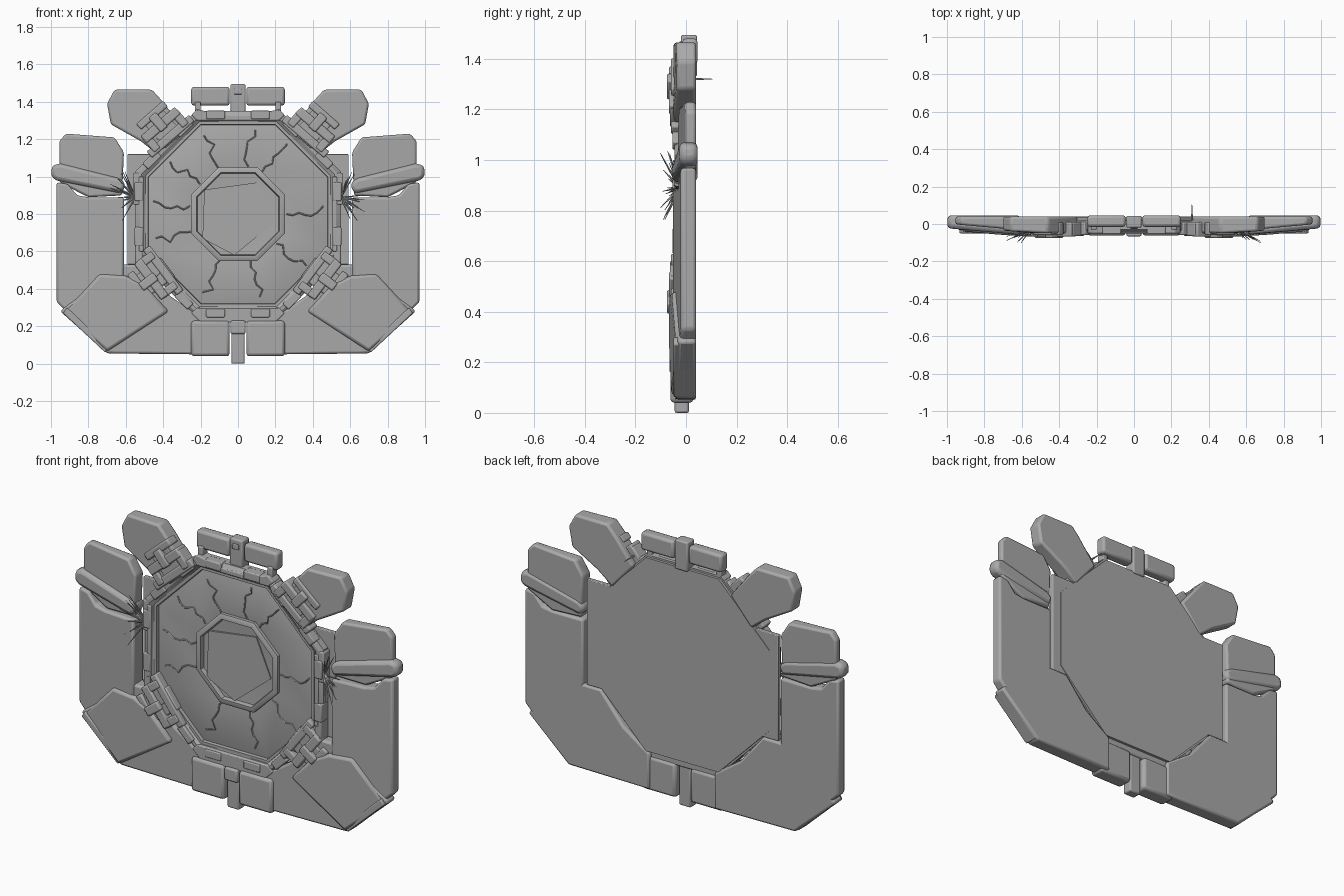
import bpy, bmesh, math, random
from mathutils import Vector, Matrix

random.seed(4)
if "Cube" in bpy.data.objects:
    bpy.data.objects.remove(bpy.data.objects["Cube"])

grey = bpy.data.materials.new("plain_grey")
grey.use_nodes = True
COLOR = (0.4, 0.4, 0.4, 1)
grey.diffuse_color = COLOR
grey.node_tree.nodes["Principled BSDF"].inputs["Base Color"].default_value = COLOR
CZ = 0.8      # height of the disc centre
BACK = 0.04   # rear plane


def finish(name, bm, bevel=0.0):
    bmesh.ops.recalc_face_normals(bm, faces=bm.faces)
    me = bpy.data.meshes.new(name)
    bm.to_mesh(me)
    bm.free()
    ob = bpy.data.objects.new(name, me)
    bpy.context.collection.objects.link(ob)
    me.materials.append(grey)
    if bevel:
        mod = ob.modifiers.new("soft_edge", 'BEVEL')
        mod.width, mod.segments = bevel, 2
        mod.limit_method = 'ANGLE'
    bpy.ops.object.select_all(action='DESELECT')
    ob.select_set(True)
    bpy.context.view_layer.objects.active = ob
    bpy.ops.object.shade_smooth_by_angle(angle=math.radians(35))
    return ob


def plate(name, pts, front, back=BACK, bevel=0.012):
    """Extruded outline in x, z; front and back may be functions of x, z."""
    def depth(d, p):
        return d(*p) if callable(d) else d
    bm = bmesh.new()
    f = [bm.verts.new((p[0], depth(front, p), p[1])) for p in pts]
    b = [bm.verts.new((p[0], depth(back, p), p[1])) for p in pts]
    bm.faces.new(f)
    bm.faces.new(b[::-1])
    for i in range(len(pts)):
        j = (i + 1) % len(pts)
        bm.faces.new((f[i], b[i], b[j], f[j]))
    return finish(name, bm, bevel)


def pair(name, pts, front, back=BACK, bevel=0.012):
    for side, s in (("left", 1), ("right", -1)):
        fr = (lambda x, z: front(abs(x), z)) if callable(front) else front
        plate(f"{side}_{name}", [(s * x, z) for x, z in pts], fr, back, bevel)


def rect(x0, x1, z0, z1):
    return [(x0, z0), (x1, z0), (x1, z1), (x0, z1)]


def octagon(name, profile, closed=True, bevel=0.0):
    """Eight-sided lathe about the y axis; profile holds (apothem, y)."""
    bm = bmesh.new()
    loops = []
    for k in range(8):
        a = math.pi / 8 + k * math.pi / 4
        loops.append([bm.verts.new((r * math.cos(a) / math.cos(math.pi / 8), y,
                      CZ + r * math.sin(a) / math.cos(math.pi / 8))) for r, y in profile])
    n = len(profile)
    for k in range(8):
        p, q = loops[k], loops[(k + 1) % 8]
        for i in range(n if closed else n - 1):
            j = (i + 1) % n
            bm.faces.new((p[i], p[j], q[j], q[i]))
    if not closed:
        bm.faces.new([l[0] for l in loops])
        bm.faces.new([l[-1] for l in loops])
    return finish(name, bm, bevel)


def radial_box(name, angle, r, t, dr, dt, front, back, bevel=0.008):
    """Box at radius r and tangential offset t, turned to face the centre."""
    u = Vector((math.cos(angle), math.sin(angle)))
    v = Vector((-u.y, u.x))
    c = Vector((0, CZ)) + u * r + v * t
    pts = [c + u * a * dr / 2 + v * b * dt / 2 for a, b in ((-1, -1), (1, -1), (1, 1), (-1, 1))]
    plate(name, [tuple(p) for p in pts], front, back, bevel)


# Central disc: backing, sloped dish, rim frame and hub
octagon("disc_dish", [(0.54, 0.035), (0.54, 0.0), (0.5, -0.02), (0.25, 0.01)], closed=False)
octagon("rim_frame", [(0.55, 0.02), (0.55, -0.03), (0.53, -0.045), (0.515, -0.045), (0.49, -0.025), (0.49, 0.02)])
octagon("rim_lip", [(0.495, 0.0), (0.495, -0.035), (0.48, -0.035), (0.475, 0.0)])
octagon("hub_ring", [(0.25, 0.02), (0.25, -0.008), (0.24, -0.014), (0.222, -0.014), (0.215, 0.02)])
plate("hub_slab", [(-0.18, 0.93), (0.11, 0.97), (0.2, 0.76), (-0.02, 0.58), (-0.19, 0.67)],
      lambda x, z: 0.0 + 0.02 * x, 0.02, 0)

# Cracks running outwards over the dish
for deg in (2, 58, 80, 112, 142, 172, 200, 248, 286, 322):
    curve = bpy.data.curves.new("dish_crack", 'CURVE')
    curve.dimensions, curve.bevel_depth, curve.bevel_resolution = '3D', 0.004, 0
    line = curve.splines.new('POLY')
    line.points.add(6)
    for i, p in enumerate(line.points):
        r = 0.26 + 0.033 * i
        a = math.radians(deg) + random.uniform(-0.07, 0.07)
        p.co = (r * math.cos(a), 0.008 - 0.11 * (r - 0.25), CZ + r * math.sin(a), 1)
    curve.materials.append(grey)
    bpy.context.collection.objects.link(bpy.data.objects.new("dish_crack", curve))

# Side strips and posts beside the disc
pair("side_strip", rect(0.45, 0.592, 0.53, 1.12), 0.008, 0.032, 0.004)
pair("side_post", rect(0.51, 0.55, 0.53, 0.73), -0.05, 0.02, 0.006)
pair("upper_post", rect(0.51, 0.56, 0.85, 1.02), -0.045, 0.02, 0.006)
pair("side_rail", rect(0.505, 0.53, 0.6, 1.0), -0.052, 0.0, 0.005)


# Wings, thinning towards their outer edges
def taper(x, z):
    return -0.052 + 0.09 * max(0, x - 0.62)


pair("upper_flap", [(0.62, 0.9), (0.61, 1.13), (0.66, 1.21), (0.92, 1.23), (0.955, 1.19), (0.955, 0.97), (0.8, 0.89)],
     lambda x, z: taper(x, z) + 0.02)
pair("wing_bar", [(0.62, 0.91), (0.6, 0.96), (0.63, 0.99), (0.95, 1.07), (0.995, 1.06), (1.0, 1.0), (0.97, 0.98)],
     lambda x, z: taper(x, z) - 0.005, 0.046, 0.02)
pair("side_wing", [(0.61, 0.45), (0.61, 0.89), (0.8, 0.89), (0.86, 0.9), (0.91, 0.96), (0.97, 0.97), (0.97, 0.33), (0.9, 0.26)],
     taper)
pair("lower_wing", [(0.2, 0.05), (0.2, 0.25), (0.36, 0.36), (0.5, 0.53), (0.63, 0.53), (0.93, 0.3), (0.95, 0.28), (0.7, 0.055)],
     lambda x, z: -0.045 + 0.04 * max(0, x - 0.62))
pair("corner_armor", [(0.7, 0.065), (0.37, 0.28), (0.5, 0.42), (0.6, 0.47), (0.74, 0.48), (0.935, 0.27)],
     lambda x, z: -0.068 + 0.09 * max(0, x - 0.6), 0.03, 0.016)
pair("corner_edge", [(0.71, 0.06), (0.69, 0.09), (0.915, 0.3), (0.935, 0.27)], -0.05, 0.03, 0.006)

# Upper corner lobes
pair("upper_lobe", [(0.3, 1.27), (0.41, 1.41), (0.46, 1.465), (0.66, 1.465), (0.7, 1.39), (0.68, 1.28), (0.52, 1.19), (0.43, 1.12)],
     lambda x, z: -0.05 + 0.1 * max(0, x - 0.55))

# Clamps on the four diagonals: radial offset, tangential offset, sizes, front
PARTS = (("body", 0, 0, 0.2, 0.13, -0.052), ("inner_bar", -0.07, 0, 0.045, 0.3, -0.06),
         ("middle_bar", 0.01, 0, 0.05, 0.24, -0.068), ("outer_bar", 0.08, 0, 0.04, 0.19, -0.06),
         ("jaw_a", -0.03, 0.1, 0.1, 0.045, -0.064), ("jaw_b", -0.03, -0.1, 0.1, 0.045, -0.064),
         ("latch", 0.03, 0, 0.1, 0.05, -0.076))
for label, deg, dist in (("upper", 49, 0.62), ("lower", -37, 0.57)):
    for side, a in (("left", math.radians(deg)), ("right", math.pi - math.radians(deg))):
        for part, r, t, dr, dt, front in PARTS:
            radial_box(f"{side}_{label}_clamp_{part}", a, dist + r, t, dr, dt, front, 0.01)

# Short braces along the rim
for k in range(8):
    for t in (-0.12, 0.12):
        radial_box("rim_brace", k * math.pi / 4, 0.53, t, 0.045, 0.1, -0.054, 0.0, 0.006)

# Top blocks with connector and bracket
pair("top_block", rect(0.045, 0.25, 1.38, 1.48), -0.015, 0.046, 0.014)
plate("top_connector", rect(-0.04, 0.04, 1.33, 1.495), -0.02, 0.044, 0.008)
plate("top_latch", rect(-0.02, 0.02, 1.44, 1.47), -0.026, 0, 0.004)
plate("top_bracket", [(-0.25, 1.33), (-0.22, 1.36), (-0.08, 1.33), (0.08, 1.33), (0.22, 1.36), (0.25, 1.33), (0.22, 1.3), (-0.22, 1.3)],
      -0.05, 0.02, 0.006)
pair("top_strut", rect(0.2, 0.23, 1.32, 1.4), -0.03, 0.02, 0.005)

# Bottom blocks with connector and bracket
pair("bottom_block", rect(0.045, 0.25, 0.04, 0.23), -0.062, 0.03, 0.016)
plate("bottom_connector", rect(-0.036, 0.036, 0.0, 0.24), -0.045, 0.012, 0.008)
plate("bottom_latch", rect(-0.04, 0.04, 0.16, 0.23), -0.066, 0, 0.008)
plate("bottom_bracket", [(-0.25, 0.27), (-0.2, 0.22), (0.2, 0.22), (0.25, 0.27), (0.22, 0.3), (-0.22, 0.3)],
      -0.048, 0.02, 0.006)


# Quill tufts at both sides and the rear pin
def spike(bm, base, direction, length, radius):
    turn = direction.to_track_quat('Z', 'Y').to_matrix().to_4x4()
    m = Matrix.Translation(base + direction.normalized() * length / 2) @ turn
    bmesh.ops.create_cone(bm, cap_ends=True, segments=5, radius1=radius, radius2=radius / 5, depth=length, matrix=m)


for side, s in (("left", 1), ("right", -1)):
    bm = bmesh.new()
    for i in range(18):
        a = math.radians(random.uniform(-75, 75))
        d = Vector((s * math.cos(a), random.uniform(-0.55, -0.1), math.sin(a)))
        spike(bm, Vector((s * 0.55, -0.025, 0.89)), d, random.uniform(0.08, 0.17), 0.006)
    finish(side + "_quills", bm)
bm = bmesh.new()
spike(bm, Vector((0.31, 0.02, 1.32)), Vector((0, 1, 0)), 0.085, 0.006)
finish("rear_pin", bm)
